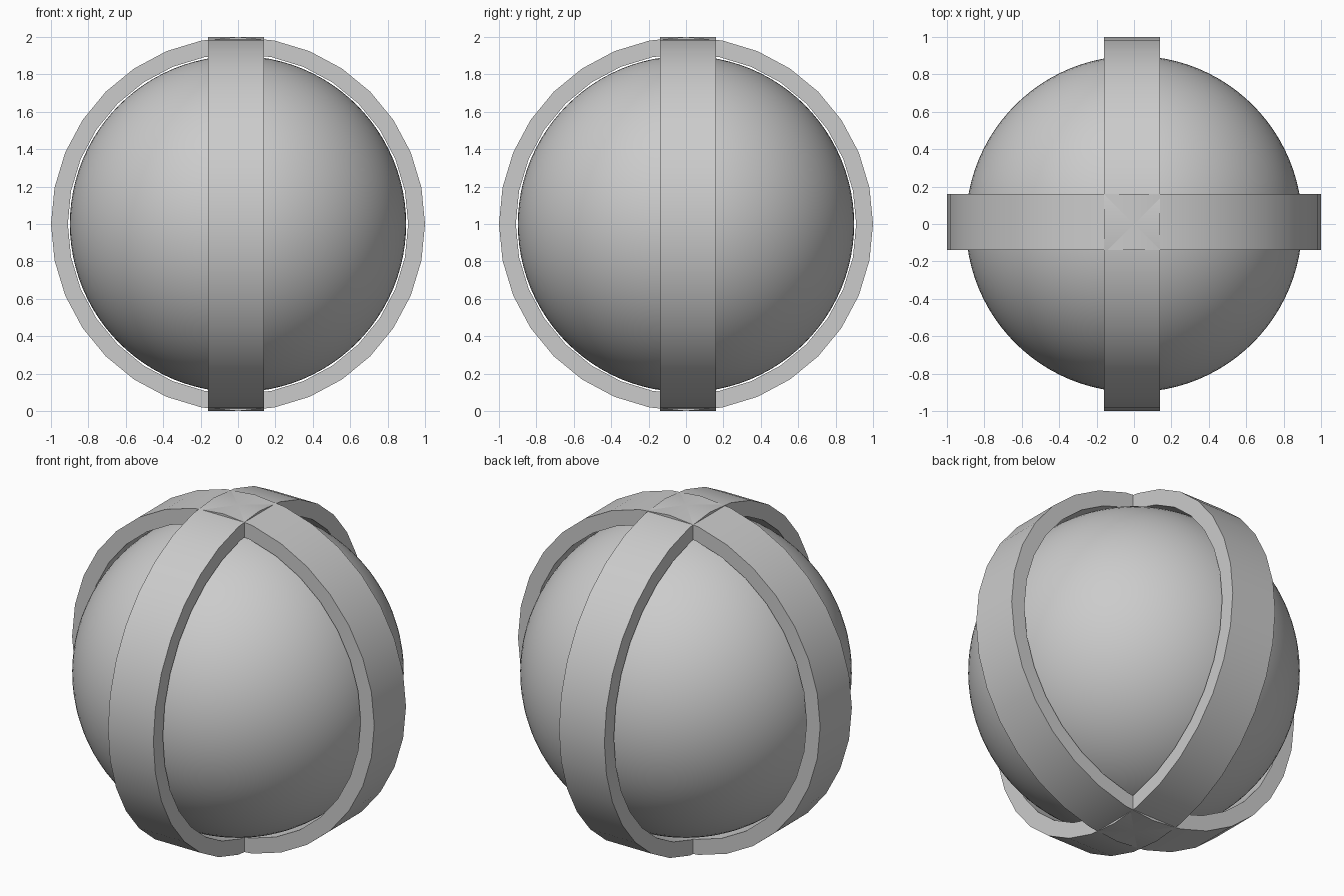
import bpy, bmesh
from math import sin, cos, pi, radians

if "Cube" in bpy.data.objects:
    bpy.data.objects.remove(bpy.data.objects["Cube"])

SEG = 32
R_OUT, R_IN = 1.0, 0.91


def smooth(obj):
    bpy.ops.object.select_all(action='DESELECT')
    obj.select_set(True)
    bpy.context.view_layer.objects.active = obj
    bpy.ops.object.shade_smooth_by_angle(angle=radians(30))


def band(name, lo, hi, along_x):
    """Vertical flat hoop; along_x=True lies in the XZ plane, else in YZ."""
    bm = bmesh.new()
    loops = []
    for i in range(SEG):
        a = 2 * pi * i / SEG
        loop = []
        for r, w in ((R_OUT, lo), (R_OUT, hi), (R_IN, hi), (R_IN, lo)):
            u, z = r * cos(a), 1 + r * sin(a)
            loop.append(bm.verts.new((u, w, z) if along_x else (w, u, z)))
        loops.append(loop)
    for i in range(SEG):
        a, b = loops[i], loops[(i + 1) % SEG]
        for k in range(4):
            n = (k + 1) % 4
            bm.faces.new((a[k], a[n], b[n], b[k]))
    bmesh.ops.recalc_face_normals(bm, faces=bm.faces)
    mesh = bpy.data.meshes.new(name)
    bm.to_mesh(mesh)
    bm.free()
    obj = bpy.data.objects.new(name, mesh)
    bpy.context.collection.objects.link(obj)
    smooth(obj)


# Smooth ball
bpy.ops.mesh.primitive_uv_sphere_add(segments=96, ring_count=48, radius=0.899,
                                     location=(0, 0, 1))
ball = bpy.context.object
ball.name = "ball"
smooth(ball)

# Two crossing hoops, each slightly off centre
band("side_to_side_band", -0.14, 0.16, True)
band("front_to_back_band", -0.16, 0.14, False)
